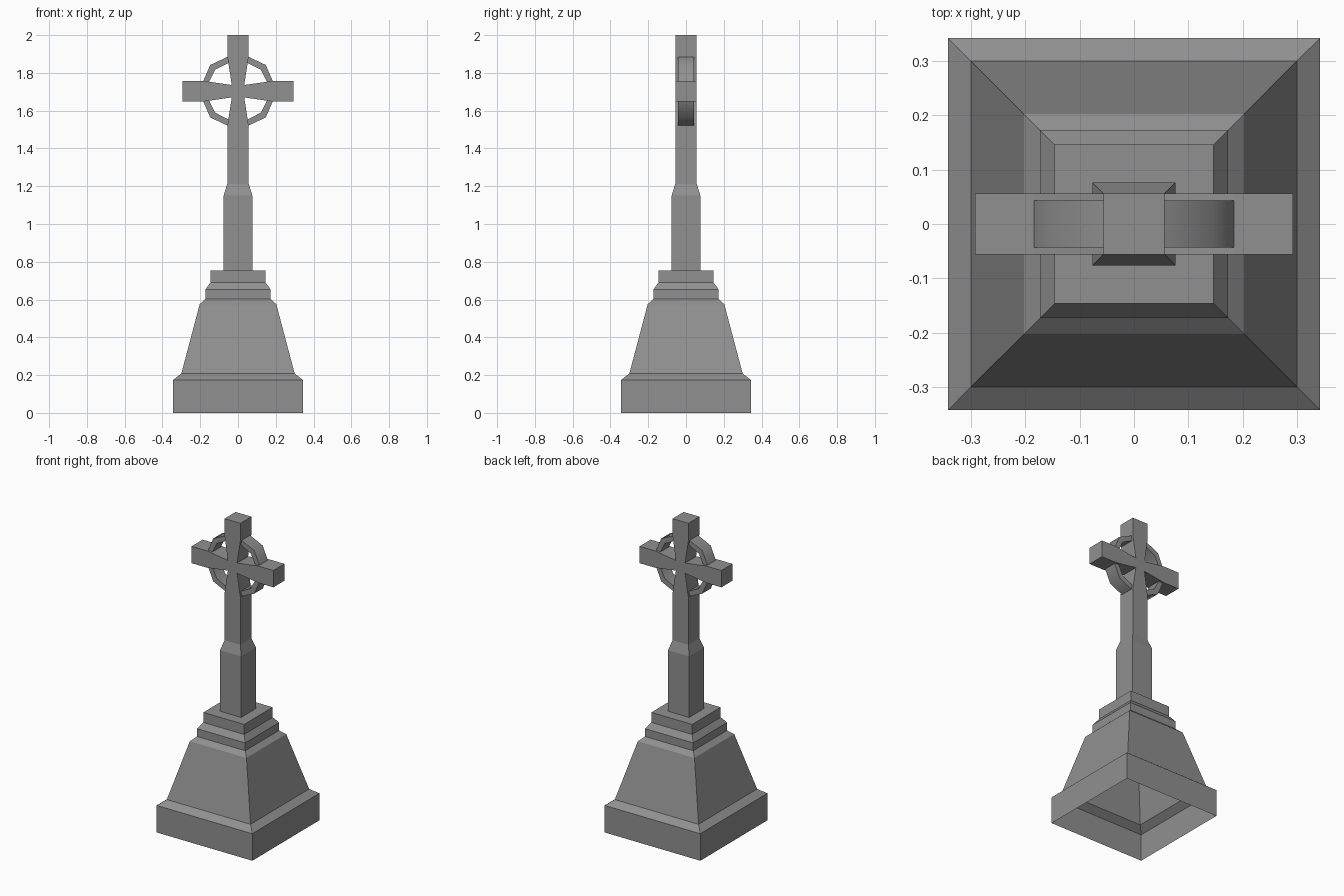
import bpy, bmesh, math

if "Cube" in bpy.data.objects:
    bpy.data.objects.remove(bpy.data.objects["Cube"])

stone = bpy.data.materials.new("grey_stone")
stone.diffuse_color = (0.28, 0.28, 0.28, 1)
stone.use_nodes = True
stone.node_tree.nodes["Principled BSDF"].inputs["Base Color"].default_value = stone.diffuse_color


def finish(name, bm):
    bmesh.ops.recalc_face_normals(bm, faces=bm.faces)
    mesh = bpy.data.meshes.new(name)
    bm.to_mesh(mesh)
    bm.free()
    mesh.materials.append(stone)
    ob = bpy.data.objects.new(name, mesh)
    bpy.context.collection.objects.link(ob)
    return ob


def square_lathe(name, profile):
    """Open shell of stacked square rings from (half width, z) pairs."""
    bm = bmesh.new()
    rings = [[bm.verts.new((sx * r, sy * r, z))
              for sx, sy in ((-1, -1), (1, -1), (1, 1), (-1, 1))]
             for r, z in profile]
    for a, b in zip(rings, rings[1:]):
        for i in range(4):
            j = (i + 1) % 4
            bm.faces.new((a[i], a[j], b[j], b[i]))
    return finish(name, bm)


def add_prism(bm, outline, half_depth, open_sides=()):
    """Extrude an x-z outline along y, leaving out the listed side faces."""
    front = [bm.verts.new((x, -half_depth, z)) for x, z in outline]
    back = [bm.verts.new((x, half_depth, z)) for x, z in outline]
    bm.faces.new(front)
    bm.faces.new(back[::-1])
    n = len(outline)
    for i in range(n):
        if i not in open_sides:
            j = (i + 1) % n
            bm.faces.new((front[i], back[i], back[j], front[j]))


# Hollow stepped pedestal, open underneath
square_lathe("pedestal", [(0.343, 0), (0.343, 0.175), (0.30, 0.208), (0.203, 0.575),
                          (0.173, 0.602), (0.173, 0.653), (0.146, 0.69),
                          (0.146, 0.755), (0.076, 0.755)])

# Lower shaft with shoulder
square_lathe("lower_shaft", [(0.076, 0.755), (0.076, 1.15), (0.0565, 1.213)])

# Cross with arms that narrow towards the centre
cz, w, notch, flare = 1.703, 0.0565, 0.033, 0.184
right = [(w, 1.213), (w, cz - flare), (notch, cz - notch), (flare, cz - w + 0.002),
         (0.293, cz - w + 0.002), (0.293, cz + w - 0.002), (flare, cz + w - 0.002),
         (notch, cz + notch), (w, cz + flare), (w, 2.0)]
outline = right + [(-x, z) for x, z in reversed(right)]
bm = bmesh.new()
add_prism(bm, outline, 0.0565, {len(outline) - 1})
finish("cross", bm)

# Ring: four faceted quarter segments between the arms
quarter = [(0.055, 0.182), (0.147, 0.139), (0.184, 0.054),
           (0.153, 0.050), (0.122, 0.113), (0.050, 0.150)]
bm = bmesh.new()
for sx in (1, -1):
    for sz in (1, -1):
        add_prism(bm, [(sx * x, cz + sz * z) for x, z in quarter], 0.043, {2, 5})
ring = finish("ring", bm)
bpy.context.view_layer.objects.active = ring
ring.select_set(True)
bpy.ops.object.shade_smooth_by_angle(angle=math.radians(60))
